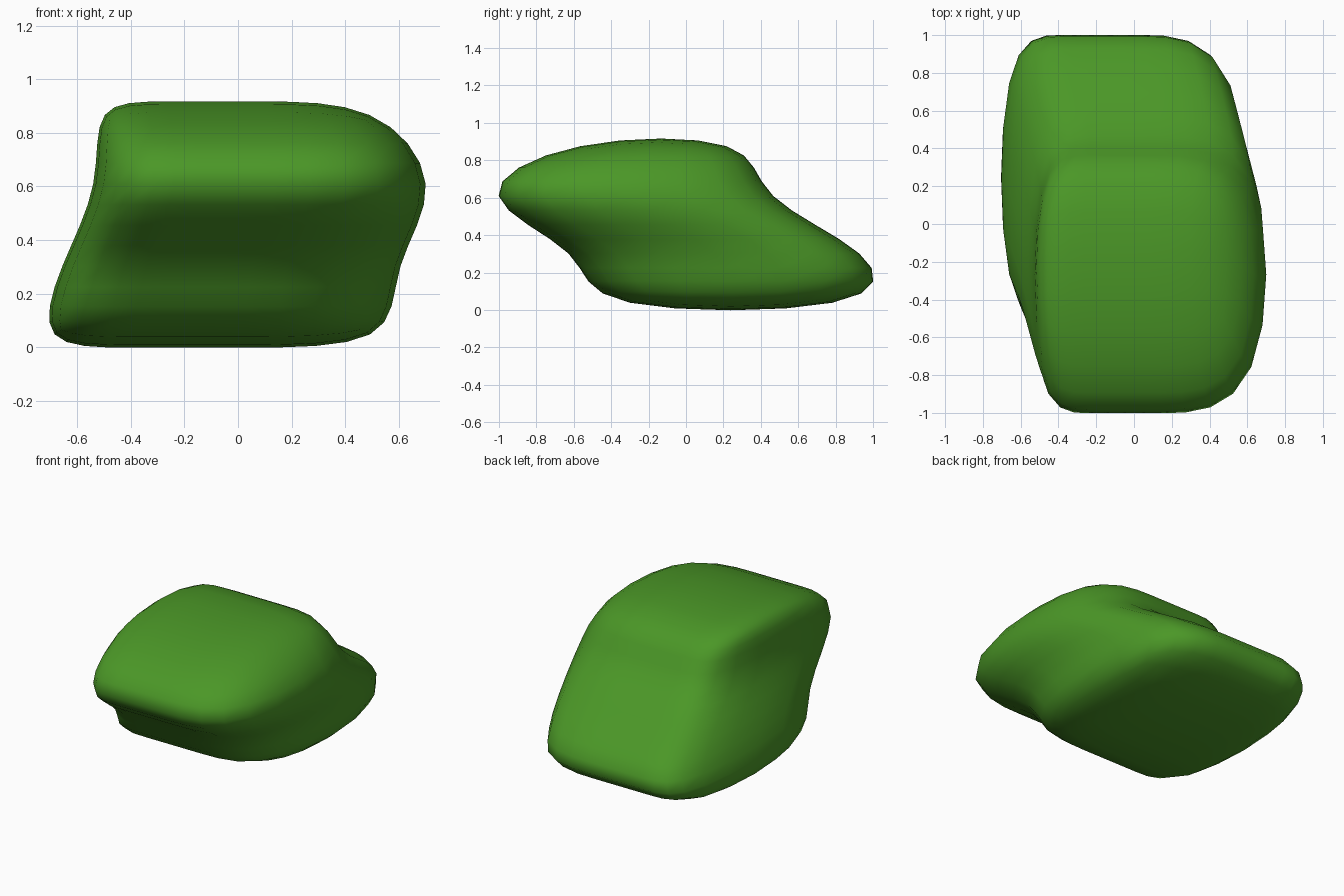
import bpy, bmesh

if "Cube" in bpy.data.objects:
    bpy.data.objects.remove(bpy.data.objects["Cube"])

# control cage levels, bottom to top:
# z, the four columns across x (left, two inner, right), front y, back y
levels = [
    (-0.015, (-0.775, -0.40, -0.02, 0.625), -0.59, 1.06),
    (0.305, (-0.68, -0.37, -0.02, 0.59), -0.49, 1.04),
    (0.605, (-0.52, -0.20, 0.13, 0.81), -1.22, 0.34),
    (0.930, (-0.56, -0.28, 0.06, 0.53), -0.64, 0.40),
]

bm = bmesh.new()
rings = []
for z, xs, front, back in levels:
    pts = [(x, front) for x in xs] + [(x, back) for x in reversed(xs)]
    rings.append([bm.verts.new((x, y, z)) for x, y in pts])

# side walls
for lo, hi in zip(rings, rings[1:]):
    for i in range(8):
        j = (i + 1) % 8
        bm.faces.new((lo[i], lo[j], hi[j], hi[i]))

# bottom and top caps, three quads each
for ring in (rings[0], rings[-1]):
    for i in range(3):
        bm.faces.new((ring[i], ring[i + 1], ring[6 - i], ring[7 - i]))
bmesh.ops.recalc_face_normals(bm, faces=bm.faces)
for f in bm.faces:
    f.smooth = True

mesh = bpy.data.meshes.new("rounded_block")
bm.to_mesh(mesh)
bm.free()
block = bpy.data.objects.new("rounded_block", mesh)
bpy.context.collection.objects.link(block)

# smooth the cage into a soft pillow shape
sub = block.modifiers.new("soften", 'SUBSURF')
sub.levels = sub.render_levels = 2

# green surface
green = bpy.data.materials.new("green")
green.diffuse_color = (0.07, 0.31, 0.02, 1)
green.use_nodes = True
green.node_tree.nodes["Principled BSDF"].inputs["Base Color"].default_value = green.diffuse_color
mesh.materials.append(green)
